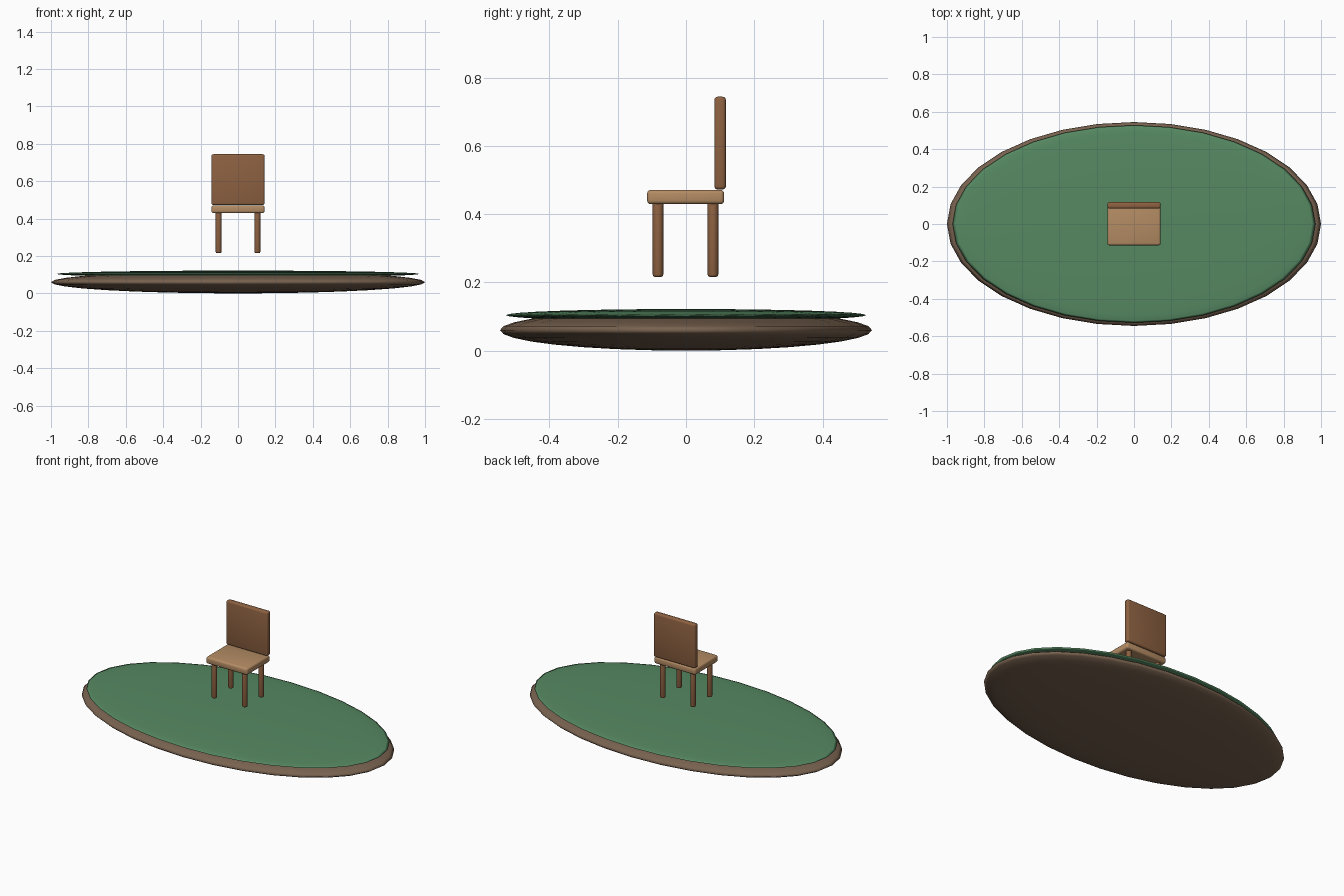
import bpy, math

if "Cube" in bpy.data.objects:
    bpy.data.objects.remove(bpy.data.objects["Cube"])


def material(name, srgb):
    m = bpy.data.materials.new(name)
    lin = [((c / 255 + 0.055) / 1.055) ** 2.4 for c in srgb]
    m.diffuse_color = (*lin, 1)
    m.use_nodes = True
    m.node_tree.nodes["Principled BSDF"].inputs["Base Color"].default_value = m.diffuse_color
    return m


LIGHT_WOOD = material("light wood", (180, 140, 100))
DARK_WOOD = material("dark wood", (141, 97, 65))
GRASS = material("grass green", (86, 137, 98))
EARTH = material("earth brown", (120, 98, 79))


def finish(obj, name, mat, bevel=0):
    obj.name = name
    obj.data.materials.append(mat)
    bpy.ops.object.transform_apply(location=False, rotation=False, scale=True)
    if bevel:
        b = obj.modifiers.new("rounded edges", 'BEVEL')
        b.width, b.segments, b.limit_method = bevel, 3, 'ANGLE'
        bpy.ops.object.modifier_apply(modifier=b.name)
        bpy.ops.object.shade_smooth_by_angle(angle=math.radians(35))
    else:
        bpy.ops.object.shade_smooth()
    return obj


def disc(name, z, radii, mat):
    bpy.ops.mesh.primitive_uv_sphere_add(segments=32, ring_count=16, radius=1, location=(0, 0, z))
    bpy.context.object.scale = radii
    finish(bpy.context.object, name, mat)


def box(name, lo, hi, mat, bevel):
    centre = [(a + b) / 2 for a, b in zip(lo, hi)]
    bpy.ops.mesh.primitive_cube_add(size=1, location=centre)
    bpy.context.object.scale = [b - a for a, b in zip(lo, hi)]
    finish(bpy.context.object, name, mat, bevel)


# flattened island: earth with a thin grass layer on top
disc("earth_base", 0.06, (1.0, 0.545, 0.06), EARTH)
disc("grass_layer", 0.104, (0.97, 0.528, 0.018), GRASS)

# chair seat and backrest
box("seat", (-0.142, -0.114, 0.429), (0.142, 0.112, 0.471), LIGHT_WOOD, 0.011)
box("backrest", (-0.142, 0.083, 0.472), (0.142, 0.117, 0.744), DARK_WOOD, 0.010)

# four round legs
for side, x in (("left", -0.104), ("right", 0.104)):
    for end, y in (("front", -0.082), ("back", 0.079)):
        bpy.ops.mesh.primitive_cylinder_add(vertices=20, radius=0.0155, depth=0.222,
                                            location=(x, y, 0.327))
        finish(bpy.context.object, f"{end}_{side}_leg", DARK_WOOD, 0.007)
